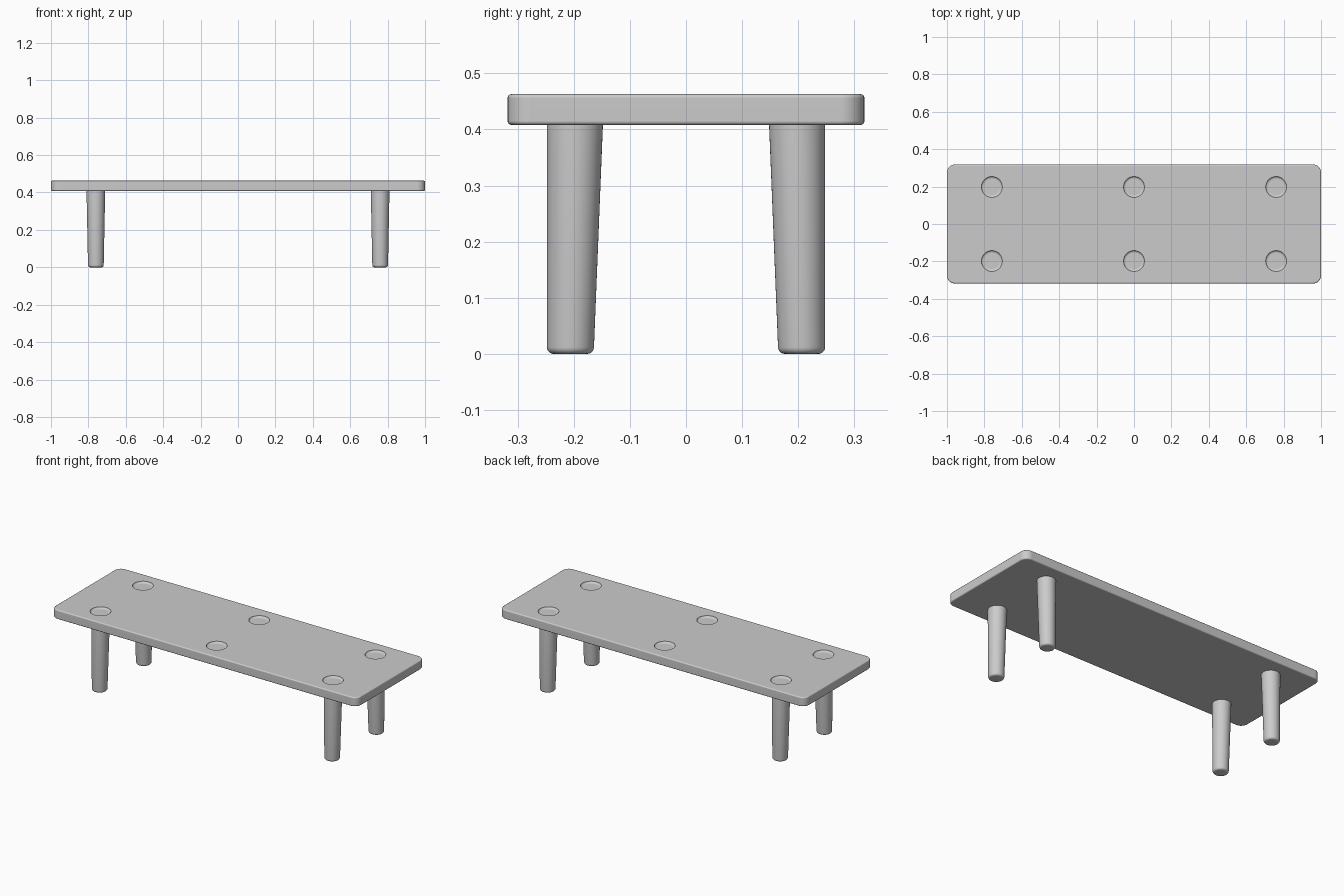
import bpy, bmesh
from math import cos, sin, pi, radians

cube = bpy.data.objects.get("Cube")
if cube:
    bpy.data.objects.remove(cube)

grey = bpy.data.materials.new("plain grey")
grey.use_nodes = True
colour = (0.6, 0.6, 0.6, 1)
grey.diffuse_color = colour
grey.node_tree.nodes["Principled BSDF"].inputs["Base Color"].default_value = colour

LEG_X, LEG_Y = 0.76, 0.198
BOTTOM, TOP = 0.408, 0.463


def make_object(name, bm):
    bmesh.ops.recalc_face_normals(bm, faces=bm.faces)
    mesh = bpy.data.meshes.new(name)
    bm.to_mesh(mesh)
    bm.free()
    mesh.materials.append(grey)
    obj = bpy.data.objects.new(name, mesh)
    bpy.context.collection.objects.link(obj)
    return obj


def activate(obj):
    bpy.ops.object.select_all(action='DESELECT')
    obj.select_set(True)
    bpy.context.view_layer.objects.active = obj


def loft(bm, rings, x, sides=48):
    """Closed round solid through rings of (centre y, z, radius)."""
    loops = [[bm.verts.new((x + r * cos(2 * pi * i / sides),
                            y + r * sin(2 * pi * i / sides), z))
              for i in range(sides)] for y, z, r in rings]
    for a, b in zip(loops, loops[1:]):
        for i in range(sides):
            j = (i + 1) % sides
            bm.faces.new((a[i], a[j], b[j], b[i]))
    bm.faces.new(loops[0])
    bm.faces.new(loops[-1])


# Table top: box with rounded corners, then softened rims
bm = bmesh.new()
bmesh.ops.create_cube(bm, size=1)
for v in bm.verts:
    v.co = (v.co.x * 2, v.co.y * 0.636, BOTTOM + (v.co.z + 0.5) * (TOP - BOTTOM))
upright = [e for e in bm.edges if abs(e.verts[0].co.z - e.verts[1].co.z) > 0.01]
bmesh.ops.bevel(bm, geom=upright, offset=0.042, segments=8, profile=0.5, affect='EDGES')
rims = [e for e in bm.edges if abs(e.verts[0].co.z - e.verts[1].co.z) < 0.001]
bmesh.ops.bevel(bm, geom=rims, offset=0.007, segments=4, profile=0.5, affect='EDGES')
table_top = make_object("table_top", bm)

# Six shallow round dimples pressed into the top
bm = bmesh.new()
for x in (-LEG_X, 0, LEG_X):
    for y in (-LEG_Y, LEG_Y):
        wall = [(y, TOP - 0.01 * sin(a), 0.042 + 0.014 * cos(a))
                for a in (pi / 2 * k / 5 for k in range(6))]
        loft(bm, [(y, TOP + 0.02, 0.056)] + wall, x)
cutter = make_object("dimple_cutter", bm)
cutter.hide_render = True
cut = table_top.modifiers.new("dimples", 'BOOLEAN')
cut.operation = 'DIFFERENCE'
cut.solver = 'EXACT'
cut.object = cutter
activate(table_top)
bpy.ops.object.modifier_apply(modifier=cut.name)
bpy.data.objects.remove(cutter)
bpy.ops.object.shade_smooth_by_angle(angle=radians(35))
table_top.modifiers.new("even_shading", 'WEIGHTED_NORMAL').keep_sharp = True

# Four tapered legs with an upright outer side and a rounded foot
for y_name, sy in (("front", -1), ("back", 1)):
    for x_name, sx in (("right", -1), ("left", 1)):
        bm = bmesh.new()
        foot = [(sy * 0.206, 0.012 - 0.012 * cos(a), 0.03 + 0.012 * sin(a))
                for a in (pi / 2 * k / 5 for k in range(6))]
        loft(bm, foot + [(sy * LEG_Y, BOTTOM + 0.002, 0.05)], sx * LEG_X)
        activate(make_object(f"{y_name}_{x_name}_leg", bm))
        bpy.ops.object.shade_smooth_by_angle(angle=radians(35))
